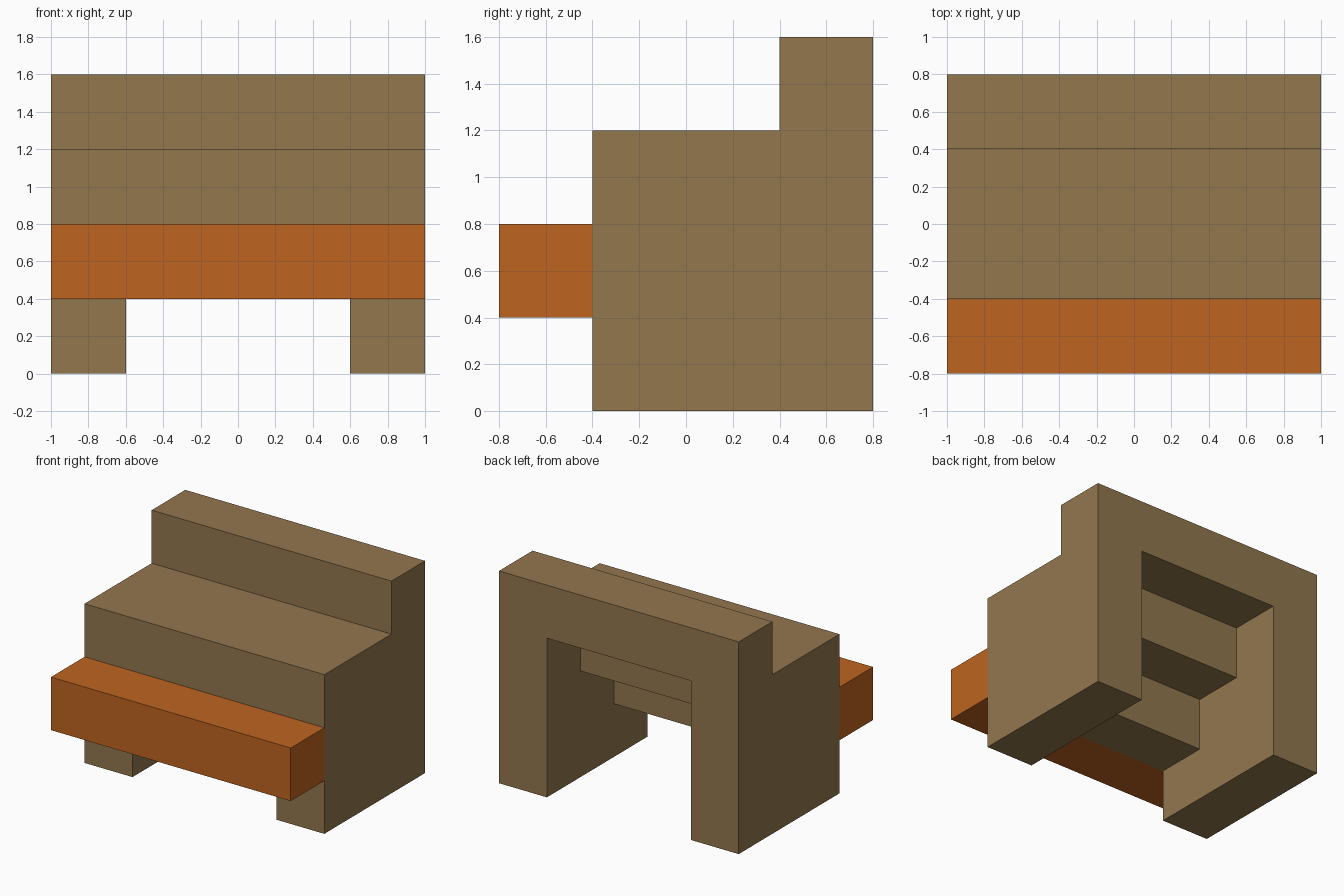
import bpy
import bmesh

cube = bpy.data.objects.get("Cube")
if cube:
    bpy.data.objects.remove(cube, do_unlink=True)


def material(name, color):
    mat = bpy.data.materials.new(name)
    mat.use_nodes = True
    mat.diffuse_color = color
    mat.node_tree.nodes["Principled BSDF"].inputs["Base Color"].default_value = color
    return mat


def extrude_profile(name, points, half_width, mat):
    """Extrude a (y, z) outline along x, symmetric about the centre."""
    bm = bmesh.new()
    face = bm.faces.new([bm.verts.new((-half_width, y, z)) for y, z in points])
    swept = bmesh.ops.extrude_face_region(bm, geom=[face])["geom"]
    verts = [v for v in swept if isinstance(v, bmesh.types.BMVert)]
    bmesh.ops.translate(bm, verts=verts, vec=(2 * half_width, 0, 0))
    bmesh.ops.recalc_face_normals(bm, faces=bm.faces)
    mesh = bpy.data.meshes.new(name)
    bm.to_mesh(mesh)
    bm.free()
    mesh.materials.append(mat)
    obj = bpy.data.objects.new(name, mesh)
    bpy.context.collection.objects.link(obj)
    return obj


brown = material("wood brown", (0.288, 0.184, 0.076, 1))
orange = material("burnt orange", (0.515, 0.127, 0.0144, 1))

# Stepped body with solid side walls
body = extrude_profile("stepped_body", [
    (-0.4, 0), (0.8, 0), (0.8, 1.6), (0.4, 1.6), (0.4, 1.2), (-0.4, 1.2)], 1, brown)

# Stair-shaped hollow between the side walls, open at front, back and bottom
hollow = extrude_profile("hollow_cutter", [
    (-0.6, -0.2), (1, -0.2), (1, 1.2), (0.4, 1.2), (0.4, 0.8),
    (0, 0.8), (0, 0.4), (-0.6, 0.4)], 0.6, brown)
hollow.hide_render = True
cut = body.modifiers.new("hollow", 'BOOLEAN')
cut.operation = 'DIFFERENCE'
cut.solver = 'EXACT'
cut.object = hollow

# Bake the cut, then discard the cutter
bpy.context.view_layer.objects.active = body
bpy.ops.object.modifier_apply(modifier=cut.name)
bpy.data.objects.remove(hollow, do_unlink=True)

# Front bar
extrude_profile("front_bar", [
    (-0.8, 0.4), (-0.4, 0.4), (-0.4, 0.8), (-0.8, 0.8)], 1, orange)
